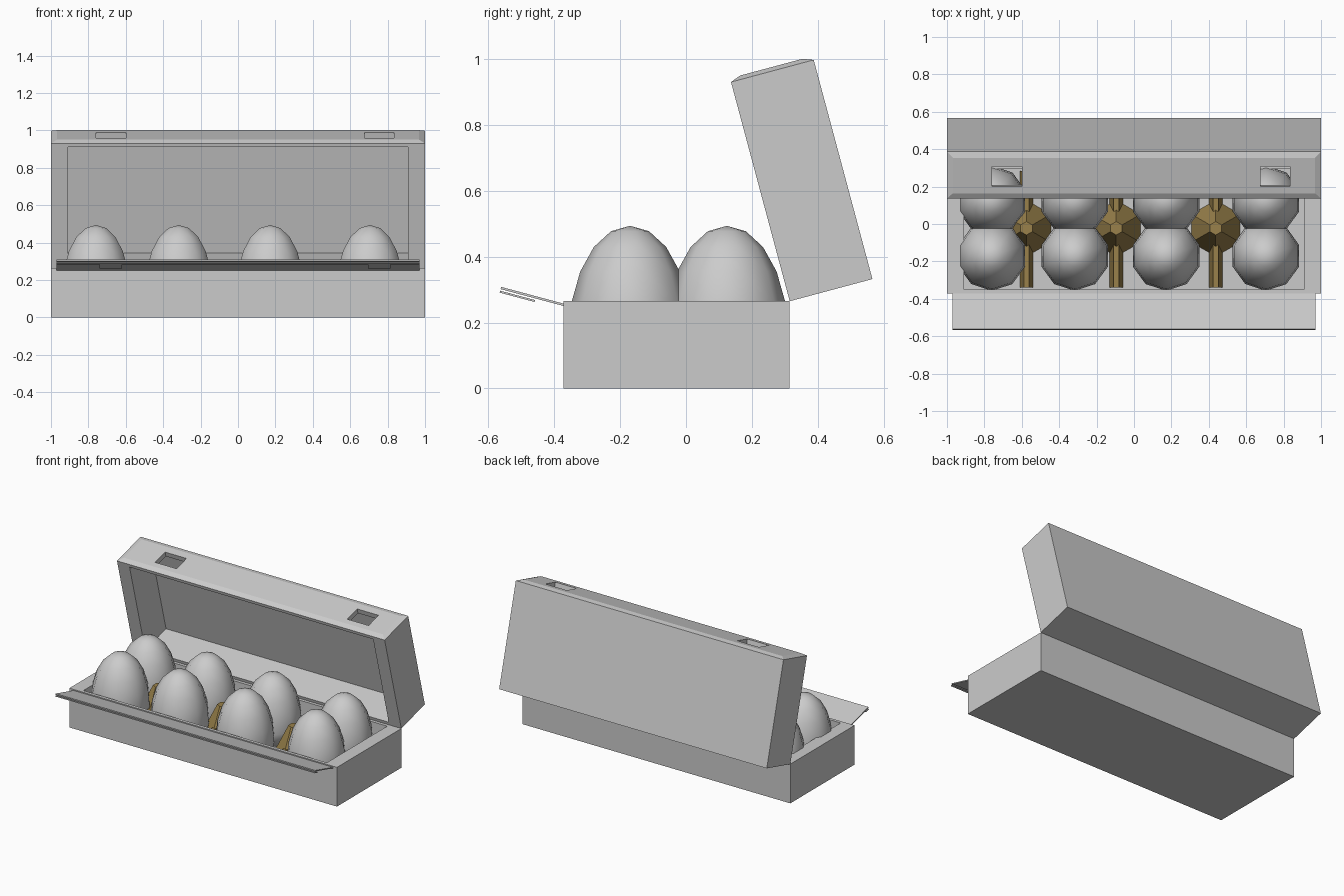
import bpy, bmesh, math
from mathutils import Matrix, Vector

if "Cube" in bpy.data.objects:
    bpy.data.objects.remove(bpy.data.objects["Cube"])

TILT = math.radians(15)
C, S = math.cos(TILT), math.sin(TILT)


def finish(bm, name, color=None, smooth=False):
    bmesh.ops.recalc_face_normals(bm, faces=bm.faces)
    me = bpy.data.meshes.new(name)
    bm.to_mesh(me)
    bm.free()
    ob = bpy.data.objects.new(name, me)
    bpy.context.collection.objects.link(ob)
    if color:
        me.materials.append(color)
    for p in me.polygons:
        p.use_smooth = smooth
    return ob


def box(bm, lo, hi):
    lo, hi = Vector(lo), Vector(hi)
    m = Matrix.Translation((lo + hi) / 2) @ Matrix.Diagonal((*(hi - lo), 1))
    bmesh.ops.create_cube(bm, size=1, matrix=m)


def face_along(bm, axis):
    bm.normal_update()
    return max(bm.faces, key=lambda f: f.normal.dot(Vector(axis)))


def open_box(y0, y1, h, wall_x, wall_y, floor):
    """Box with a hollow open at the top."""
    bm = bmesh.new()
    box(bm, (-1, y0, 0), (1, y1, h))
    top = face_along(bm, (0, 0, 1))
    bmesh.ops.inset_region(bm, faces=[top], thickness=wall_y)
    for v in top.verts:
        v.co.x = math.copysign(1 - wall_x, v.co.x)
    res = bmesh.ops.extrude_face_region(bm, geom=[top])
    for v in res["geom"]:
        if isinstance(v, bmesh.types.BMVert):
            v.co.z = floor
    if top.is_valid:
        bmesh.ops.delete(bm, geom=[top], context='FACES')
    return bm


def slab(bm, profile, x0, x1):
    """Extrude a y-z profile along x."""
    f = bm.faces.new([bm.verts.new((x0, y, z)) for y, z in profile])
    res = bmesh.ops.extrude_face_region(bm, geom=[f])
    vs = [g for g in res["geom"] if isinstance(g, bmesh.types.BMVert)]
    bmesh.ops.translate(bm, vec=(x1 - x0, 0, 0), verts=vs)
    if not f.is_valid or len(bm.faces) % 6:
        bm.faces.new([v for v in bm.verts if abs(v.co.x - x0) < 1e-6])


# tray
finish(open_box(-0.372, 0.315, 0.265, 0.09, 0.03, 0.03), "tray")

# lid: hollow box with a bulged front wall, swung open about the rear edge
L, D = 0.689, 0.26
bm = open_box(0, L, D, 0.09, 0.03, 0.03)
front = max((f for f in bm.faces if f.calc_center_median().y > L - 1e-4),
            key=lambda f: f.calc_area())
bmesh.ops.recalc_face_normals(bm, faces=bm.faces)
bmesh.ops.inset_region(bm, faces=[front], thickness=0.045, depth=0.012)
lid = finish(bm, "lid")

# latch holes through the lid's front wall
LATCH_X = (-0.68, 0.755)
bm = bmesh.new()
for x in LATCH_X:
    box(bm, (x - 0.08, L - 0.06, 0.08), (x + 0.08, L + 0.05, 0.19))
cutter = finish(bm, "latch_cutter")
cutter.hide_render = True
mod = lid.modifiers.new("latch_holes", 'BOOLEAN')
mod.operation, mod.object, mod.solver = 'DIFFERENCE', cutter, 'EXACT'
bpy.context.view_layer.objects.active = lid
bpy.ops.object.modifier_apply(modifier=mod.name)
bpy.data.objects.remove(cutter)
lid.matrix_world = (Matrix.Translation((0, 0.315 + D * C, 0.265 + D * S))
                    @ Matrix.Rotation(math.pi / 2 + TILT, 4, 'X'))


# front flap with folded edge and latch tabs, given as (distance out, height) bands
def band(d0, d1, h0, h1):
    return [(-0.37 - d * C - h * S, 0.25 + d * S - h * C)
            for d, h in ((d0, h0), (d1, h0), (d1, h1), (d0, h1))]


def add_slab(name, profile, x0, x1, color=None):
    bm = bmesh.new()
    slab(bm, profile, x0, x1)
    return finish(bm, name, color)


add_slab("flap", band(0, 0.2, -0.007, 0), -0.97, 0.97)
add_slab("flap_fold", band(0.17, 0.2, 0.005, 0.011), -0.97, 0.97)
for x in LATCH_X:
    add_slab("latch_tab", band(0.09, 0.18, 0.005, 0.011), x - 0.06, x + 0.06)

# brown dividers: hexagonal posts and cross ribs
brown = bpy.data.materials.new("brown_card")
brown.diffuse_color = (0.32, 0.22, 0.07, 1)
brown.use_nodes = True
brown.node_tree.nodes["Principled BSDF"].inputs["Base Color"].default_value = brown.diffuse_color
for x in (-0.575, -0.095, 0.437):
    bm = bmesh.new()
    bmesh.ops.create_cone(bm, cap_ends=True, segments=6, radius1=0.15, radius2=0.036,
                          depth=0.235, matrix=Matrix.Translation((x, -0.023, 0.1475))
                          @ Matrix.Rotation(math.pi / 2, 4, 'Z')
                          @ Matrix.Rotation(math.pi / 6 * 3, 4, 'Z'))
    finish(bm, "divider_post", brown)
    bm = bmesh.new()
    prof = ((-0.035, 0.03), (0.035, 0.03), (0.014, 0.14), (-0.014, 0.14))
    ends = [[bm.verts.new((x + a, y, z)) for a, z in prof] for y in (-0.34, 0.284)]
    for e in ends:
        bm.faces.new(e)
    for i in range(4):
        j = (i + 1) % 4
        bm.faces.new((ends[0][i], ends[0][j], ends[1][j], ends[1][i]))
    finish(bm, "divider_rib", brown)

# eggs
for x in (-0.76, -0.317, 0.172, 0.705):
    for y in (-0.17, 0.124):
        bm = bmesh.new()
        bmesh.ops.create_uvsphere(bm, u_segments=10, v_segments=10, radius=1)
        for v in bm.verts:
            v.co = (x + v.co.x * 0.187, y + v.co.y * 0.187,
                    0.157 + v.co.z * (0.337 if v.co.z > 0 else 0.14))
        finish(bm, "egg", smooth=True)
